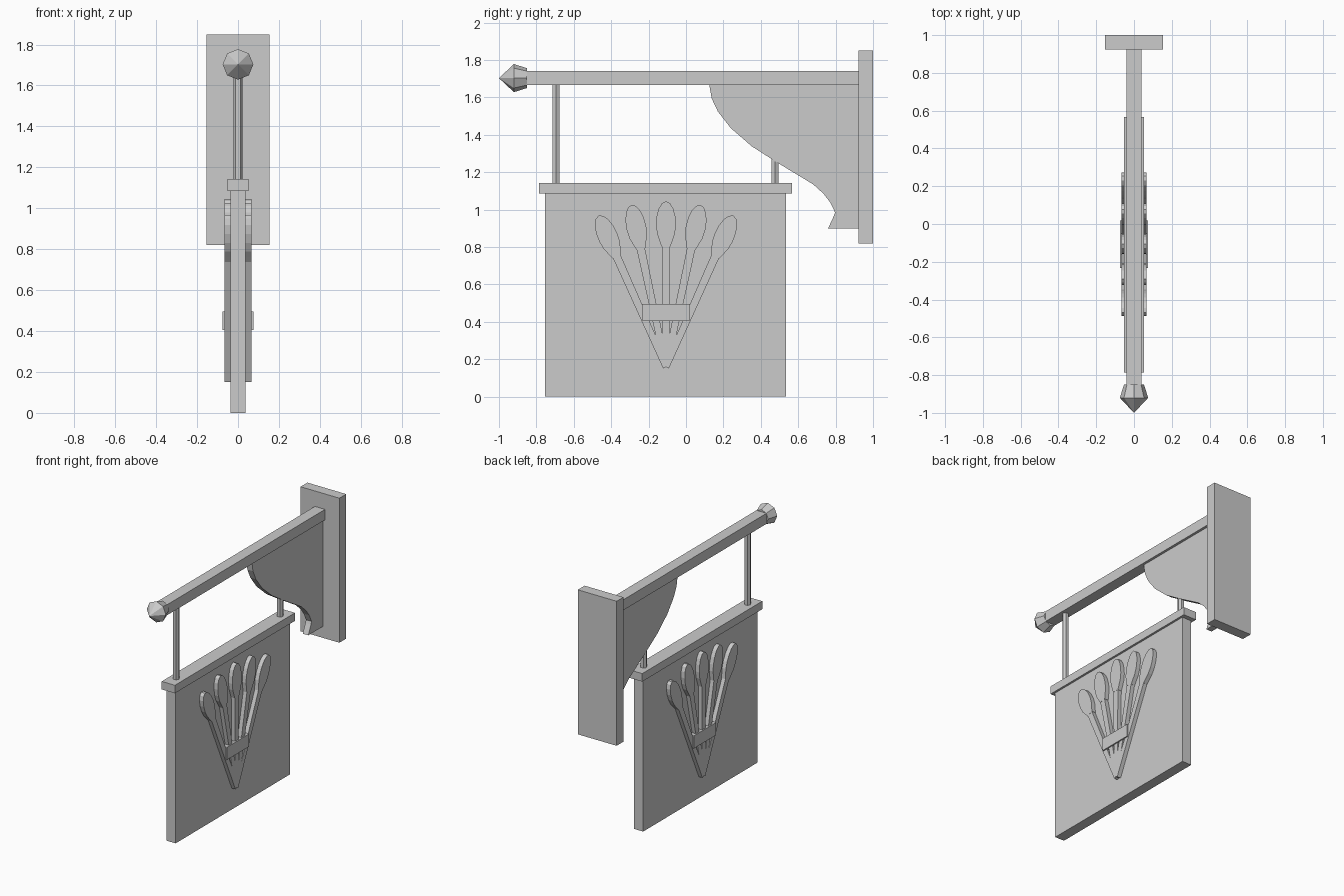
import bpy, bmesh, math
from mathutils import Vector

if "Cube" in bpy.data.objects:
    bpy.data.objects.remove(bpy.data.objects["Cube"])


def make(name, bm):
    bmesh.ops.recalc_face_normals(bm, faces=bm.faces)
    me = bpy.data.meshes.new(name)
    bm.to_mesh(me)
    bm.free()
    ob = bpy.data.objects.new(name, me)
    bpy.context.collection.objects.link(ob)
    return ob


def prism(name, pts, half):
    """Extrude a (y, z) outline symmetrically along x."""
    bm = bmesh.new()
    f = bm.faces.new([bm.verts.new((-half, y, z)) for y, z in pts])
    ext = bmesh.ops.extrude_face_region(bm, geom=[f])
    moved = [v for v in ext["geom"] if isinstance(v, bmesh.types.BMVert)]
    bmesh.ops.translate(bm, verts=moved, vec=(2 * half, 0, 0))
    return make(name, bm)


def box(name, half, y0, y1, z0, z1):
    return prism(name, [(y0, z0), (y1, z0), (y1, z1), (y0, z1)], half)


# Wall plate, beam and board
box("wall_plate", 0.153, 0.923, 1.0, 0.82, 1.85)
box("beam", 0.04, -0.86, 0.923, 1.665, 1.74)
box("board", 0.037, -0.755, 0.535, 0.0, 1.085)
box("board_cap", 0.052, -0.785, 0.567, 1.085, 1.142)

# Hexagonal hanging rods
for name, yc in (("front_rod", -0.695), ("rear_rod", 0.476)):
    bm = bmesh.new()
    rings = [[bm.verts.new((0.022 * math.cos(i * math.pi / 3),
                            yc + 0.022 * math.sin(i * math.pi / 3), z))
              for i in range(6)] for z in (1.14, 1.667)]
    for i in range(6):
        j = (i + 1) % 6
        bm.faces.new((rings[0][i], rings[0][j], rings[1][j], rings[1][i]))
    for r in rings:
        bm.faces.new(r)
    make(name, bm)

# Eight-sided pointed finial
bm = bmesh.new()
rings = [[bm.verts.new((r * math.cos(i * math.pi / 4), y,
                        1.703 + r * math.sin(i * math.pi / 4)))
          for i in range(8)] for y, r in ((-0.85, 0.053), (-0.92, 0.075))]
tip = bm.verts.new((0, -1.0, 1.703))
for i in range(8):
    j = (i + 1) % 8
    bm.faces.new((rings[0][i], rings[0][j], rings[1][j], rings[1][i]))
    bm.faces.new((rings[1][i], rings[1][j], tip))
bm.faces.new(rings[0])
make("finial", bm)

# Curved support bracket
prism("bracket", [
    (0.923, 1.665), (0.125, 1.665), (0.137, 1.595), (0.17, 1.525),
    (0.24, 1.435), (0.352, 1.338), (0.49, 1.25), (0.68, 1.135),
    (0.735, 1.085), (0.77, 1.04), (0.797, 0.985), (0.79, 0.965),
    (0.76, 0.90), (0.923, 0.90)], 0.022)

# Fan of five spoons, passing through the board to both faces
PIVOT = Vector((-0.107, 0.158))


def fan(pts, deg):
    a = math.radians(deg)
    return [(PIVOT.x + u * math.cos(a) + v * math.sin(a),
             PIVOT.y - u * math.sin(a) + v * math.cos(a)) for u, v in pts]


handle = [(-0.017, 0), (0.017, 0), (0.022, 0.655), (-0.022, 0.655)]
bowl = [(-0.024, 0.645), (0.024, 0.645)]
for k in range(13):
    t = math.radians(-50 + k * 280 / 12)
    bowl.append((0.053 * math.cos(t), 0.766 + 0.12 * math.sin(t)))
for n in range(5):
    ang = (n - 2) * 12
    prism(f"spoon_handle_{n + 1}", fan(handle, ang), 0.066)
    prism(f"spoon_bowl_{n + 1}", fan(bowl, ang), 0.067)

# Band tying the spoons together
box("spoon_band", 0.075, -0.232, 0.018, 0.405, 0.495)
